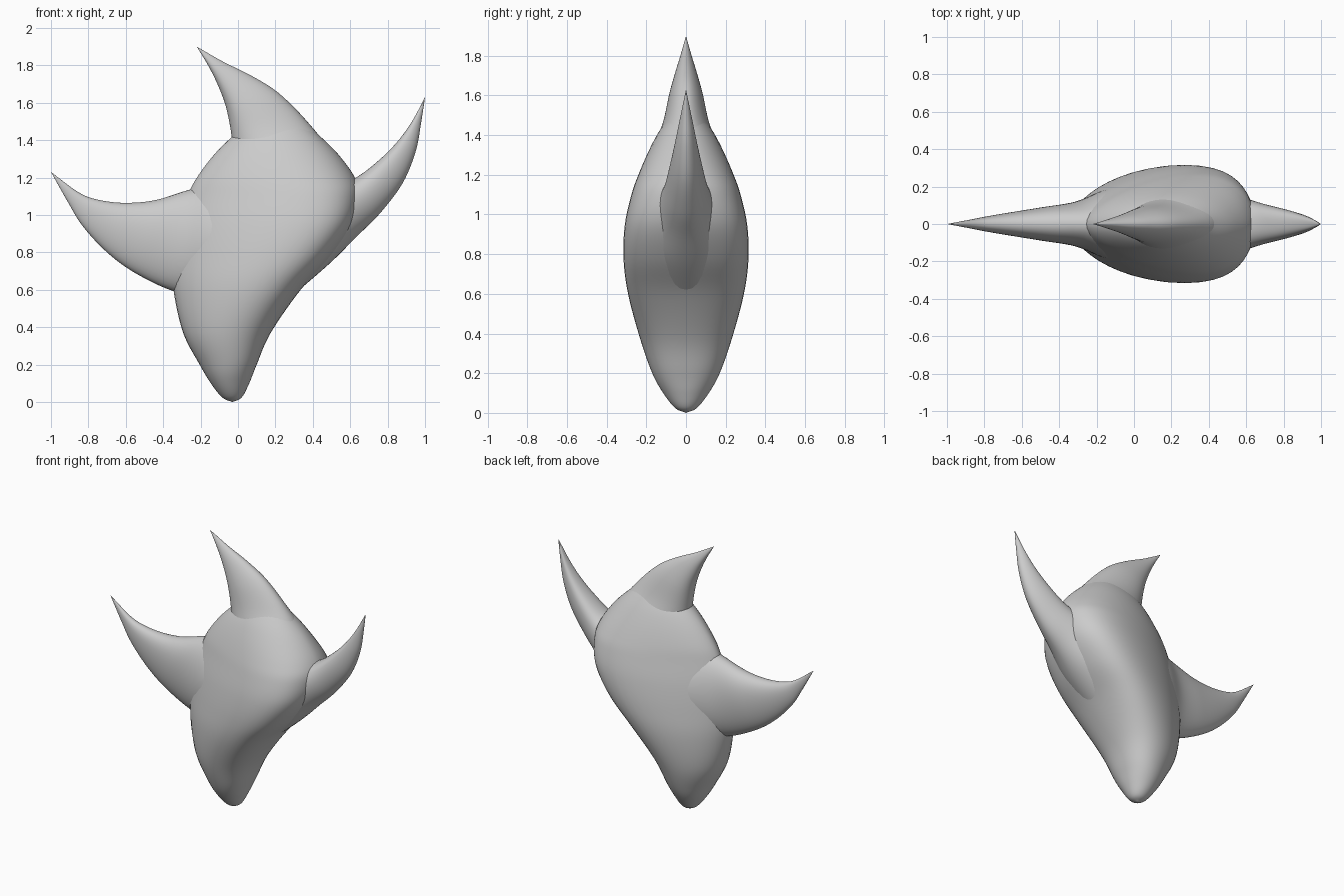
import bpy, bmesh
from math import cos, sin, pi, copysign
from mathutils import Vector

cube = bpy.data.objects.get("Cube")
if cube:
    bpy.data.objects.remove(cube)

grey = bpy.data.materials.new("plain grey")
grey.use_nodes = True
grey.diffuse_color = (0.6, 0.6, 0.6, 1)
grey.node_tree.nodes["Principled BSDF"].inputs["Base Color"].default_value = (0.6, 0.6, 0.6, 1)

SIDES, STEPS = 48, 6


def smooth_path(stations):
    """Spline through the stations, each one a tuple of section values."""
    pts = [Vector(s) for s in stations]
    out = []
    for i in range(len(pts) - 1):
        a, b = pts[i], pts[i + 1]
        before = pts[i - 1] if i else 2 * a - b
        after = pts[i + 2] if i + 2 < len(pts) else 2 * b - a
        for k in range(STEPS):
            t = k / STEPS
            out.append(0.5 * (2 * a + (b - before) * t
                              + (2 * before - 5 * a + 4 * b - after) * t ** 2
                              + (3 * a - before - 3 * b + after) * t ** 3))
    return out + [pts[-1]]


def loft(name, stations):
    """Sections between two edge lines: x1, z1, x2, z2, half depth, skew, power.
    A power above one pinches the section's ends, below one squares them."""
    bm = bmesh.new()
    rings = []
    for x1, z1, x2, z2, depth, skew, power in smooth_path(stations):
        ring = []
        for i in range(SIDES):
            a = 2 * pi * i / SIDES
            f = (1 + cos(a)) / 2 + skew * sin(a) ** 2
            y = max(depth, 0) * copysign(abs(sin(a)) ** power, sin(a))
            ring.append(bm.verts.new((x1 + (x2 - x1) * f, y, z1 + (z2 - z1) * f)))
        rings.append(ring)
    for r, s in zip(rings, rings[1:]):
        for i in range(SIDES):
            j = (i + 1) % SIDES
            bm.faces.new((r[i], r[j], s[j], s[i]))
    bm.faces.new(rings[-1])
    bm.faces.new(rings[0])
    bmesh.ops.remove_doubles(bm, verts=bm.verts, dist=0.0005)
    bmesh.ops.recalc_face_normals(bm, faces=bm.faces)
    mesh = bpy.data.meshes.new(name)
    bm.to_mesh(mesh)
    bm.free()
    mesh.materials.append(grey)
    obj = bpy.data.objects.new(name, mesh)
    bpy.context.collection.objects.link(obj)
    bpy.ops.object.select_all(action='DESELECT')
    obj.select_set(True)
    bpy.context.view_layer.objects.active = obj
    bpy.ops.object.shade_smooth_by_angle(angle=pi / 3)


def spike(name, stations):
    """Loft with plain oval sections."""
    loft(name, [(*s, 1) for s in stations])


# Flattened body, from foot to crown: z, left, right, depth, skew, power
body = (
    (0, -0.03, -0.03, 0, 0, 1), (0.025, -0.085, 0.02, 0.055, 0, 1),
    (0.1, -0.145, 0.06, 0.115, 0, 0.95), (0.2, -0.205, 0.1, 0.17, 0.05, 0.9),
    (0.37, -0.293, 0.175, 0.23, 0.1, 0.95), (0.6, -0.345, 0.335, 0.292, 0.18, 1.1),
    (0.78, -0.35, 0.5, 0.315, 0.2, 1.2), (0.95, -0.32, 0.615, 0.308, 0.19, 1.2),
    (1.1, -0.27, 0.65, 0.275, 0.16, 1.2), (1.2, -0.22, 0.625, 0.24, 0.12, 1.15),
    (1.32, -0.13, 0.54, 0.188, 0.07, 1.1), (1.42, -0.03, 0.44, 0.135, 0.03, 1),
    (1.5, 0.07, 0.34, 0.075, 0, 1), (1.54, 0.2, 0.2, 0, 0, 1))
loft("body", [(l, z, r, z, *rest) for z, l, r, *rest in body])

# Curved spikes, from the tip to a base buried in the body; inner edge first
spike("top_spike", [
    (-0.22, 1.9, -0.22, 1.9, 0, -0.1), (-0.16, 1.8, -0.08, 1.82, 0.026, -0.1),
    (-0.11, 1.7, 0.08, 1.74, 0.054, -0.1), (-0.065, 1.58, 0.22, 1.65, 0.084, -0.1),
    (-0.035, 1.43, 0.37, 1.5, 0.117, -0.07), (-0.02, 1.28, 0.47, 1.36, 0.17, 0),
    (0.0, 1.1, 0.48, 1.2, 0.22, 0)])
spike("right_spike", [
    (-1, 1.23, -1, 1.23, 0, -0.1), (-0.85, 1.12, -0.91, 1.07, 0.023, -0.1),
    (-0.74, 1.08, -0.83, 0.94, 0.042, -0.1), (-0.6, 1.065, -0.7, 0.8, 0.065, -0.1),
    (-0.44, 1.08, -0.55, 0.69, 0.09, -0.08), (-0.26, 1.135, -0.35, 0.595, 0.122, -0.03),
    (-0.1, 1.17, -0.18, 0.57, 0.19, 0), (0.1, 1.15, 0.05, 0.6, 0.25, 0)])
spike("left_spike", [
    (1, 1.63, 1, 1.63, 0, -0.15), (0.93, 1.5, 0.98, 1.5, 0.027, -0.15),
    (0.85, 1.39, 0.95, 1.34, 0.053, -0.15), (0.75, 1.29, 0.88, 1.17, 0.08, -0.15),
    (0.63, 1.2, 0.76, 1.01, 0.11, -0.12), (0.5, 1.15, 0.635, 0.885, 0.15, -0.08),
    (0.35, 1.1, 0.5, 0.75, 0.2, 0), (0.2, 1.05, 0.34, 0.61, 0.23, 0)])
